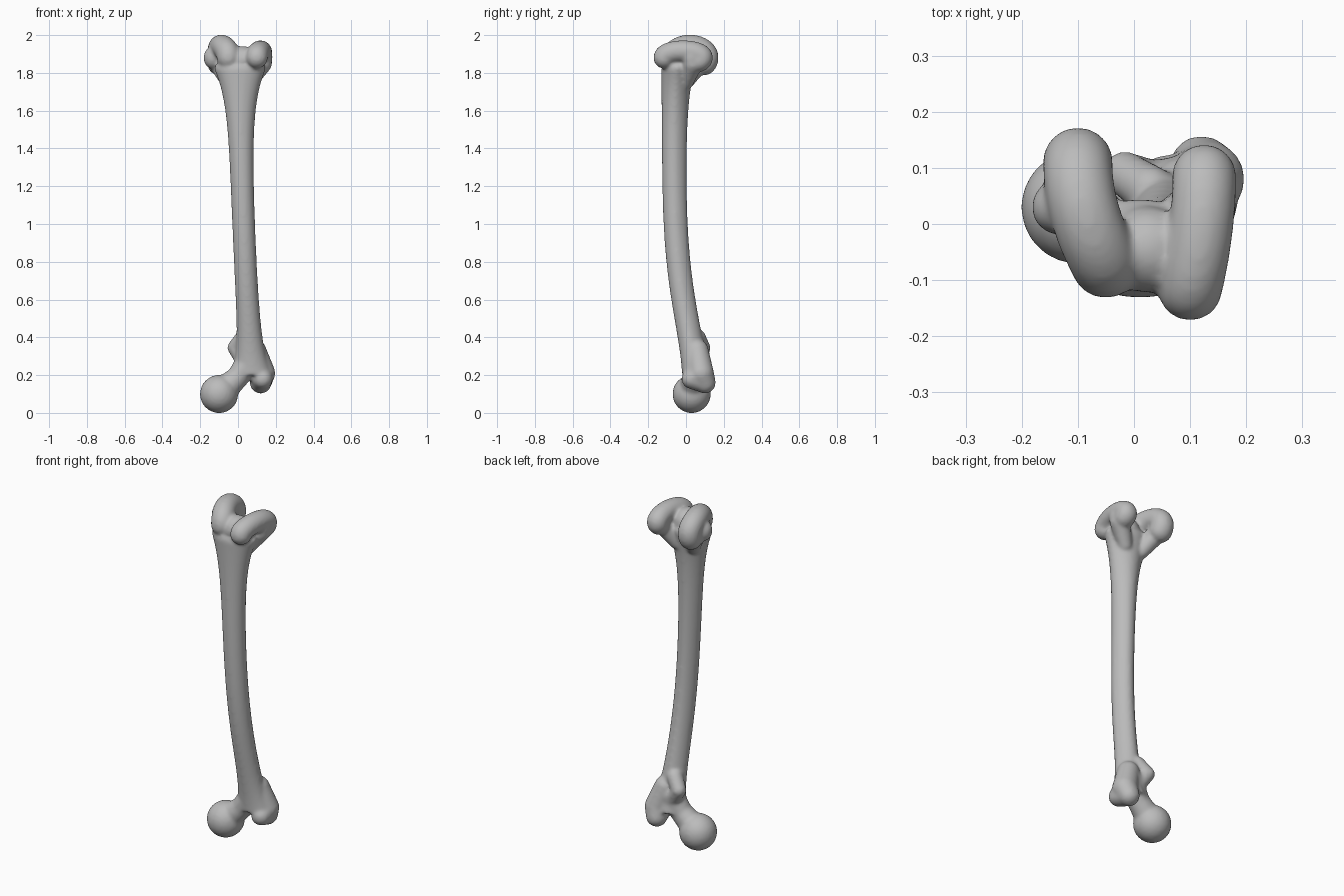
import bpy, bmesh, math
from mathutils import Matrix, Vector

cube = bpy.data.objects.get("Cube")
if cube:
    bpy.data.objects.remove(cube, do_unlink=True)

bm = bmesh.new()


def knob(centre, radius, tall=1):
    shape = Matrix.Translation(centre) @ Matrix.Diagonal((1, 1, tall, 1))
    bmesh.ops.create_icosphere(bm, subdivisions=3, radius=radius, matrix=shape)


def limb(start, end, start_radius, end_radius, steps=8):
    """Rounded, tapering limb between two points."""
    start, end = Vector(start), Vector(end)
    for step in range(steps + 1):
        t = step / steps
        knob(start.lerp(end, t), start_radius + (end_radius - start_radius) * t)


def shaft_ring(z, sides=32):
    """Oval section that bows backward low down and flares at both ends."""
    flare = math.exp((z - 1.88) / 0.17)
    foot = math.exp((0.2 - z) / 0.12)
    bow = 0.13 * math.exp(-z * z / 0.38)
    dome = min(1, 10 * (1.93 - z))
    centre_x = 0.09 - 0.08 * z + 0.02 * z * z
    centre_y = bow - 0.064 + 0.03 * flare
    half_width = (0.06 + 0.11 * flare + 0.05 * foot) * dome
    half_depth = (0.064 + 0.035 * flare + 0.01 * foot) * dome
    ring = []
    for side in range(sides):
        angle = math.tau * side / sides
        across, back = math.cos(angle), math.sin(angle)
        narrowing = 1 - 0.15 * max(0, back)
        ring.append(bm.verts.new((centre_x + half_width * across * narrowing,
                                  centre_y + half_depth * back, z)))
    return ring


def knuckle(front_x, back_x, middle_y, reach, rise, radius, steps=24):
    """Rounded lobe that rolls over the shaft from front to back."""
    base = 1.88
    for step in range(steps + 1):
        angle = math.radians(210) * step / steps
        forward = (1 + math.cos(angle)) / 2
        knob((back_x + (front_x - back_x) * forward ** 2,
              middle_y - reach * math.cos(angle),
              base + rise * math.sin(angle)), radius)
    # Buttress down to the shaft, and the bump on the outer side
    limb((back_x, middle_y + reach / 2, base - 0.03), (back_x / 2, 0, 1.75), 0.055, 0.04)
    knob((math.copysign(0.133, back_x), 0.03, base), 0.05, tall=1.2)


# Curved shaft
bottom, top, count = 0.2, 1.9, 80
rings = [shaft_ring(bottom + (top - bottom) * i / count) for i in range(count + 1)]
for lower, upper in zip(rings, rings[1:]):
    for i in range(len(lower)):
        bm.faces.new((lower[i - 1], lower[i], upper[i], upper[i - 1]))
bm.faces.new(rings[0][::-1])
bm.faces.new(rings[-1])

# Ball head and neck
head = Vector((-0.1, 0.03, 0.1))
neck = Vector((0, 0.04, 0.19))
knob(head, 0.102)
limb(head, neck, 0.075, 0.06)
limb(neck, (0.07, 0.05, 0.29), 0.06, 0.07)

# Large outer knob beside the neck
crest = Vector((0.13, 0.08, 0.21))
heel = Vector((0.12, 0.1, 0.16))
limb((0.09, 0.06, 0.33), crest, 0.06, 0.068)
limb(crest, heel, 0.068, 0.058)
limb(crest, (0.13, 0.03, 0.18), 0.06, 0.054)
limb(heel, (0.13, 0.03, 0.18), 0.056, 0.054)

# Small inner knob
tip = Vector((-0.017, 0.09, 0.345))
limb(tip, (0.03, 0.06, 0.4), 0.04, 0.045)
limb(tip, (0.03, 0.07, 0.28), 0.04, 0.045)

# Inner and outer knuckles, with the bridge between them
knuckle(front_x=-0.05, back_x=-0.1, middle_y=0.02, reach=0.09, rise=0.06, radius=0.063)
knuckle(front_x=0.1, back_x=0.125, middle_y=-0.015, reach=0.1, rise=0.035, radius=0.058)
knob((0.025, -0.045, 1.865), 0.078)

bmesh.ops.recalc_face_normals(bm, faces=bm.faces)
mesh = bpy.data.meshes.new("thigh_bone")
bm.to_mesh(mesh)
bm.free()
bone = bpy.data.objects.new("thigh_bone", mesh)
bpy.context.collection.objects.link(bone)

# Fuse the parts into one soft surface
fuse = bone.modifiers.new("fuse", "REMESH")
fuse.mode = "VOXEL"
fuse.voxel_size = 0.008
fuse.use_smooth_shade = True
soften = bone.modifiers.new("soften", "SMOOTH")
soften.factor = 0.5
soften.iterations = 12

grey = bpy.data.materials.new("bone_grey")
grey.use_nodes = True
colour = (0.5, 0.5, 0.5, 1)
grey.diffuse_color = colour
grey.node_tree.nodes["Principled BSDF"].inputs["Base Color"].default_value = colour
mesh.materials.append(grey)
